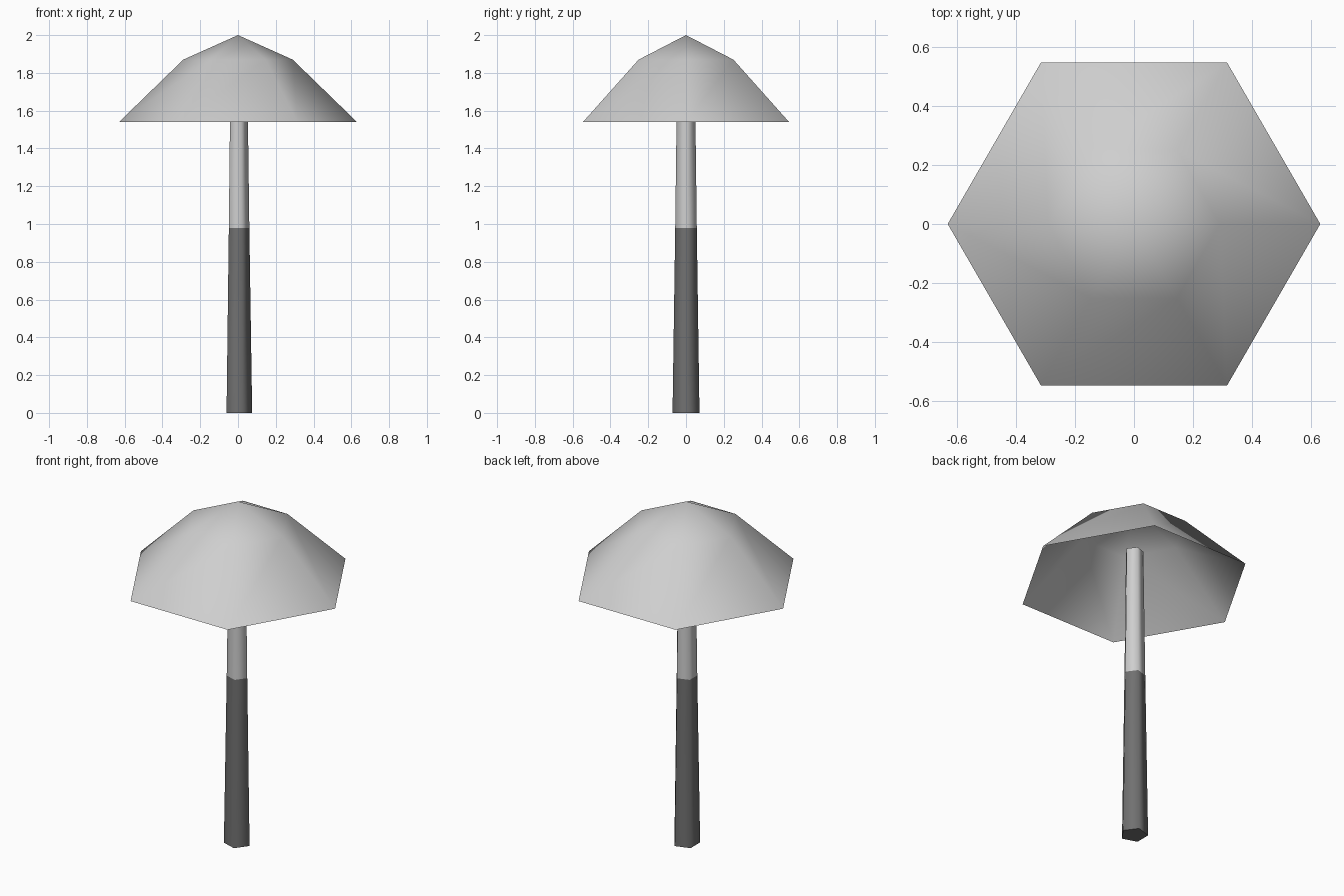
import bpy
import bmesh
from math import cos, sin, pi, radians

cube = bpy.data.objects.get("Cube")
if cube:
    bpy.data.objects.remove(cube)


def material(name, value):
    mat = bpy.data.materials.new(name)
    mat.use_nodes = True
    colour = (value, value, value, 1)
    mat.diffuse_color = colour
    mat.node_tree.nodes["Principled BSDF"].inputs["Base Color"].default_value = colour
    return mat


def ring(bm, radius, z, sides):
    angles = [2 * pi * i / sides for i in range(sides)]
    return [bm.verts.new((radius * cos(a), radius * sin(a), z)) for a in angles]


def bridge(bm, low, high):
    n = len(low)
    return [bm.faces.new((low[i], low[(i + 1) % n], high[(i + 1) % n], high[i]))
            for i in range(n)]


def finish(bm, name, mats, angle):
    mesh = bpy.data.meshes.new(name)
    bm.to_mesh(mesh)
    bm.free()
    for mat in mats:
        mesh.materials.append(mat)
    obj = bpy.data.objects.new(name, mesh)
    bpy.context.collection.objects.link(obj)
    bpy.ops.object.select_all(action="DESELECT")
    obj.select_set(True)
    bpy.context.view_layer.objects.active = obj
    bpy.ops.object.shade_smooth_by_angle(angle=radians(angle))


light_grey = material("light grey", 0.62)
dark_grey = material("dark grey", 0.165)

# Canopy: open six-sided shell with a pointed crown
bm = bmesh.new()
rim = ring(bm, 0.63, 1.54, 6)
shoulder = ring(bm, 0.29, 1.87, 6)
bridge(bm, rim, shoulder)
tip = bm.verts.new((0, 0, 2))
for i in range(6):
    bm.faces.new((shoulder[i], shoulder[(i + 1) % 6], tip))
finish(bm, "canopy", [light_grey], 80)

# Pole: tapered five-sided shaft, dark below and light above
bm = bmesh.new()
base = ring(bm, 0.075, 0, 5)
middle = ring(bm, 0.06, 0.98, 5)
top = ring(bm, 0.05, 1.74, 5)
bm.faces.new(base[::-1]).material_index = 1
for face in bridge(bm, base, middle):
    face.material_index = 1
bridge(bm, middle, top)
bm.faces.new(top)
finish(bm, "pole", [light_grey, dark_grey], 80)
